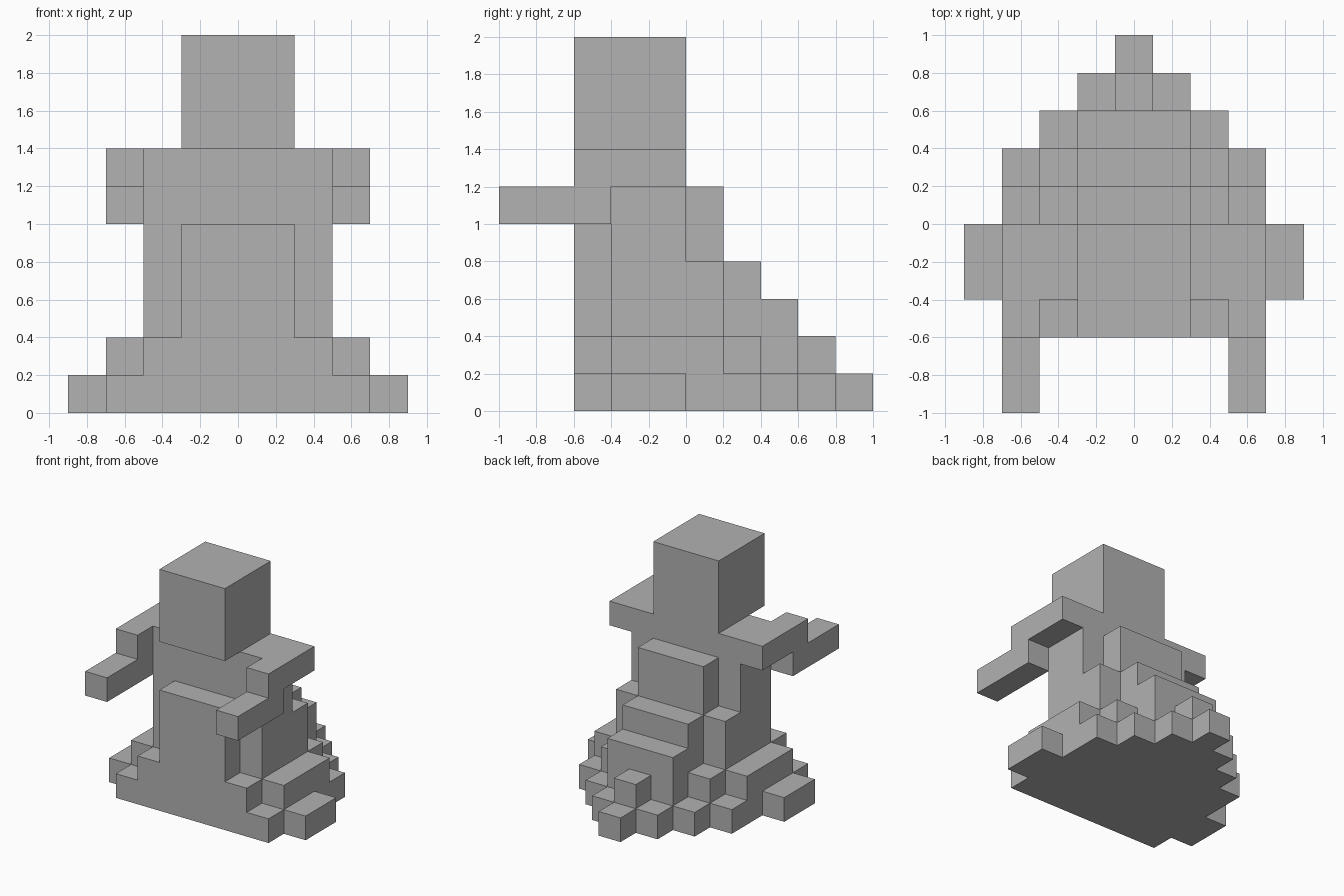
import bpy
import bmesh

cube = bpy.data.objects.get("Cube")
if cube:
    bpy.data.objects.remove(cube, do_unlink=True)

UNIT = 0.1  # half a block

stone = bpy.data.materials.new("plain_grey")
stone.use_nodes = True
colour = (0.445, 0.445, 0.445, 1)
stone.diffuse_color = colour
stone.node_tree.nodes["Principled BSDF"].inputs["Base Color"].default_value = colour


def prism(name, outline, bottom, top):
    """Extrude a flat outline upwards between two heights."""
    bm = bmesh.new()
    face = bm.faces.new([bm.verts.new((x * UNIT, y * UNIT, bottom * UNIT)) for x, y in outline])
    ext = bmesh.ops.extrude_face_region(bm, geom=[face], use_keep_orig=True)
    raised = [g for g in ext["geom"] if isinstance(g, bmesh.types.BMVert)]
    bmesh.ops.translate(bm, verts=raised, vec=(0, 0, (top - bottom) * UNIT))
    bmesh.ops.recalc_face_normals(bm, faces=bm.faces)
    mesh = bpy.data.meshes.new(name)
    bm.to_mesh(mesh)
    bm.free()
    mesh.materials.append(stone)
    obj = bpy.data.objects.new(name, mesh)
    bpy.context.collection.objects.link(obj)
    return obj


def layer(name, half, bottom, top):
    """Mirror a half outline, listed front to back, and extrude it."""
    prism(name, half + [(-x, y) for x, y in reversed(half)], bottom, top)


# Stepped gown, from the floor to the waist
layer("gown_hem", [(7, -6), (7, -4), (9, -4), (9, 0), (7, 0), (7, 4), (5, 4),
                   (5, 6), (3, 6), (3, 8), (1, 8), (1, 10)], 0, 2)
layer("gown_lower", [(5, -6), (5, -4), (7, -4), (7, 2), (5, 2), (5, 4),
                     (3, 4), (3, 6), (1, 6), (1, 8)], 2, 4)
front = [(3, -6), (3, -4), (5, -4)]
layer("gown_middle", front + [(5, 2), (3, 2), (3, 6)], 4, 6)
layer("gown_upper", front + [(5, 2), (3, 2), (3, 4)], 6, 8)

# Torso with the raised back
back = [(5, 0), (3, 0), (3, 2)]
layer("waist", front + back, 8, 10)
layer("chest", [(5, -4)] + back, 10, 12)

# Shoulders with the upper arms, then the head
layer("shoulders", [(5, -4), (5, -6), (7, -6), (7, 0)][::1], 12, 14)
layer("head", [(3, -6), (3, 0)], 14, 20)

# Forearms reaching forward
for side, s in (("left", 1), ("right", -1)):
    prism(side + "_forearm", [(5 * s, -10), (7 * s, -10), (7 * s, -4), (5 * s, -4)], 10, 12)
